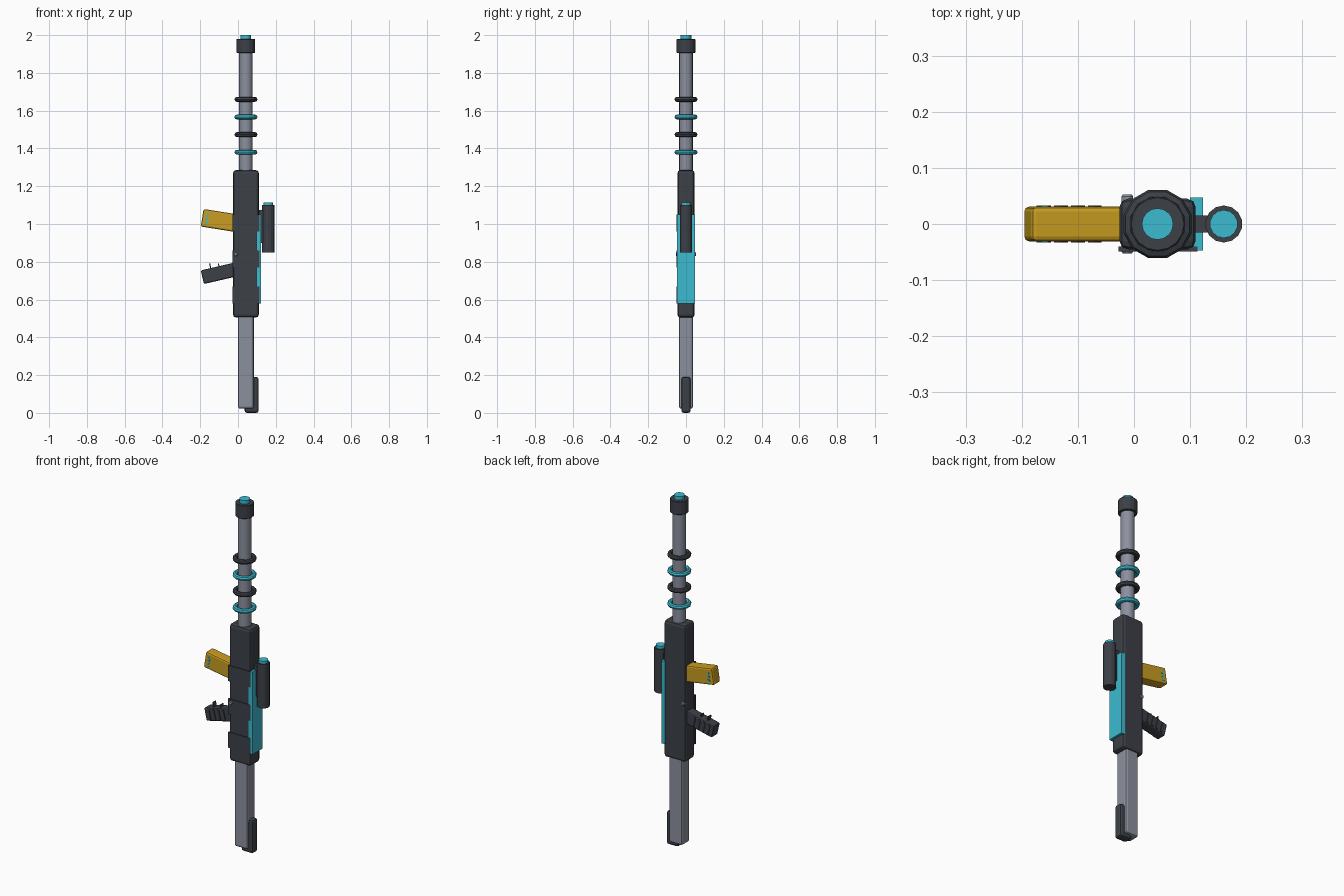
import bpy, math

if "Cube" in bpy.data.objects:
    bpy.data.objects.remove(bpy.data.objects["Cube"])

def mat(name, rgb):
    m = bpy.data.materials.new(name)
    m.diffuse_color = (*rgb, 1)
    m.use_nodes = True
    m.node_tree.nodes["Principled BSDF"].inputs["Base Color"].default_value = m.diffuse_color
    return m

DARK = mat("dark gunmetal", (0.045, 0.051, 0.062))
GREY = mat("steel grey", (0.26, 0.28, 0.34))
CYAN = mat("glow cyan", (0.045, 0.50, 0.64))
GOLD = mat("gold", (0.58, 0.34, 0.015))

def finish(o, name, m, bevel=0, seg=2):
    o.name = name
    o.data.materials.append(m)
    if bevel:
        b = o.modifiers.new("bevel", 'BEVEL')
        b.width, b.segments = bevel, seg
    return o

def box(name, m, lo, hi, bevel=0):
    """Box between two corners."""
    bpy.ops.mesh.primitive_cube_add(size=1)
    o = bpy.context.object
    for v in o.data.vertices:
        v.co = [l + (c + 0.5) * (h - l) for c, l, h in zip(v.co, lo, hi)]
    return finish(o, name, m, bevel)

def slanted(name, m, origin, angle, lo, hi, bevel=0):
    """Box in a local frame tilted about y by the angle in degrees."""
    o = box(name, m, lo, hi, bevel)
    o.location = origin
    o.rotation_euler = (0, math.radians(angle), 0)
    return o

def tube(name, m, x, z0, z1, r, n=16, bevel=0):
    bpy.ops.mesh.primitive_cylinder_add(vertices=n, radius=r, depth=z1 - z0,
                                        location=(x, 0, (z0 + z1) / 2))
    return finish(bpy.context.object, name, m, bevel, 1)

BX = 0.042

# stock and butt pad
box("stock", GREY, (0.0, -0.037, 0.022), (0.084, 0.037, 0.53), 0.012)
box("butt_pad", DARK, (0.035, -0.024, 0.0), (0.109, 0.024, 0.19), 0.012)

# receiver body, front armour plates and cyan top panel
box("receiver", DARK, (-0.026, -0.045, 0.505), (0.11, 0.045, 1.285), 0.015)
for i in range(3):
    z = 0.58 + 0.19 * i
    box(f"armour_plate_{i + 1}", DARK, (-0.028, -0.049, z), (0.113, -0.04, z + 0.09))
box("energy_panel", CYAN, (0.10, -0.047, 0.58), (0.123, 0.047, 1.05))

# cross pin
bpy.ops.mesh.primitive_cylinder_add(vertices=8, radius=0.012, depth=0.106,
                                    location=(-0.012, 0, 0.84),
                                    rotation=(math.pi / 2, 0, 0))
finish(bpy.context.object, "cross_pin", GREY, 0.004, 1)

# barrel, muzzle and glowing tip
tube("barrel", GREY, BX, 1.26, 1.92, 0.036)
tube("muzzle", DARK, BX, 1.905, 1.98, 0.049, 16, 0.002)
tube("muzzle_tip", CYAN, BX, 1.97, 2.0, 0.028)

# alternating barrel coils
for i in range(4):
    bpy.ops.mesh.primitive_torus_add(major_segments=12, minor_segments=8,
                                     major_radius=0.050, minor_radius=0.013,
                                     location=(BX, 0, 1.38 + 0.0933 * i),
                                     rotation=(0, 0, math.radians(15)))
    finish(bpy.context.object, f"coil_{i + 1}", DARK if i % 2 else CYAN)

# scope on its mount
tube("scope", DARK, 0.16, 0.85, 1.10, 0.033, 14)
tube("scope_lens", CYAN, 0.16, 1.09, 1.115, 0.025, 14)
box("scope_mount", DARK, (0.10, -0.015, 0.90), (0.14, 0.015, 1.075))

# magazine, tilted upward away from the body
slanted("magazine", GOLD, (0, 0, 1.003), 9, (-0.192, -0.031, -0.047), (0.01, 0.031, 0.047), 0.009)
for side in (-1, 1):
    for i in range(3):
        z = -0.024 + 0.02 * i
        y0, y1 = sorted((side * 0.028, side * 0.033))
        slanted("charge_window", CYAN, (0, 0, 1.003), 9,
                (-0.171, y0, z - 0.007), (-0.159, y1, z + 0.007))

# pistol grip with ribs, tilted downward away from the body
slanted("grip", DARK, (0, 0, 0.763), -13, (-0.194, -0.028, -0.038), (0.01, 0.028, 0.036), 0.008)
for i in range(4):
    x = -0.165 + 0.031 * i
    slanted("grip_rib", DARK, (0, 0, 0.763), -13,
            (x - 0.006, -0.033, -0.03), (x + 0.006, 0.033, 0.028))

# trigger blades
for x, h in ((-0.14, 0.062), (-0.095, 0.05)):
    slanted("trigger_blade", DARK, (0, 0, 0.763), -13,
            (x - 0.003, -0.012, 0.03), (x + 0.003, 0.012, h))

# smooth only the round barrel
o = bpy.data.objects["barrel"]
bpy.ops.object.select_all(action='DESELECT')
o.select_set(True)
bpy.context.view_layer.objects.active = o
bpy.ops.object.shade_smooth_by_angle()
